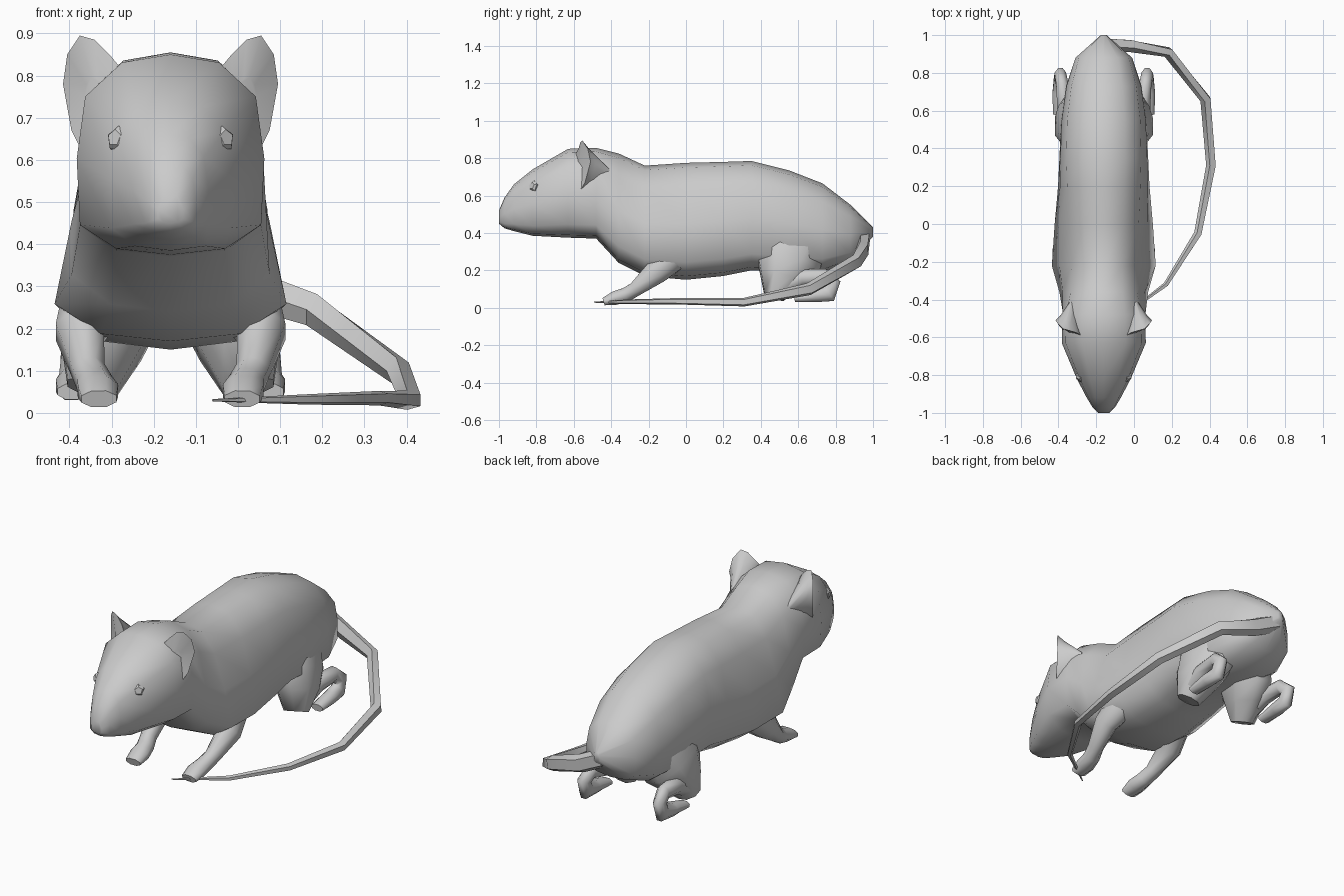
import bpy, bmesh, math
from mathutils import Vector

CX = -0.16  # centre line of the animal
UP = Vector((0, 0, 1))
grey = bpy.data.materials.new("grey")
grey.diffuse_color = (0.6, 0.6, 0.6, 1)


def loft(name, rings, smooth=60):
    """Skin a list of closed rings and cap both ends."""
    bm = bmesh.new()
    vs = [[bm.verts.new(p) for p in r] for r in rings]
    n = len(vs[0])
    for a, b in zip(vs, vs[1:]):
        for i in range(n):
            bm.faces.new((a[i], a[(i + 1) % n], b[(i + 1) % n], b[i]))
    bm.faces.new(vs[0])
    bm.faces.new(vs[-1])
    bmesh.ops.recalc_face_normals(bm, faces=bm.faces)
    me = bpy.data.meshes.new(name)
    bm.to_mesh(me)
    bm.free()
    ob = bpy.data.objects.new(name, me)
    bpy.context.collection.objects.link(ob)
    me.materials.append(grey)
    bpy.ops.object.select_all(action='DESELECT')
    ob.select_set(True)
    bpy.context.view_layer.objects.active = ob
    bpy.ops.object.shade_smooth_by_angle(angle=math.radians(smooth))
    return ob


def tube(name, stations, sides, side=1, smooth=60, level=False):
    """Stations are (x, y, z, sideways radius, other radius); x is measured from the centre line."""
    pts = [Vector((CX + side * s[0], s[1], s[2])) for s in stations]
    rings = []
    for i, (p, s) in enumerate(zip(pts, stations)):
        d = (pts[min(i + 1, len(pts) - 1)] - pts[max(i - 1, 0)]).normalized()
        u = UP.cross(d) if level else Vector((1, 0, 0))
        u = (u - d * u.dot(d)).normalized()
        v = d.cross(u)
        rings.append([p + u * s[3] * math.cos(t) + v * s[4] * math.sin(t)
                      for t in (math.tau * (k + 0.5) / sides for k in range(sides))])
    return loft(name, rings, smooth)


# Head and body: y, bottom, top, upper half width, lower half width
SECTIONS = [
    (-1.00, 0.45, 0.52, 0.03, 0.03), (-0.97, 0.425, 0.59, 0.06, 0.06),
    (-0.92, 0.41, 0.66, 0.09, 0.09), (-0.82, 0.385, 0.74, 0.145, 0.14),
    (-0.63, 0.375, 0.85, 0.23, 0.215), (-0.48, 0.37, 0.855, 0.225, 0.215),
    (-0.36, 0.24, 0.825, 0.20, 0.235), (-0.22, 0.17, 0.76, 0.195, 0.275),
    (0.00, 0.15, 0.775, 0.21, 0.26), (0.20, 0.17, 0.78, 0.22, 0.242),
    (0.35, 0.20, 0.785, 0.225, 0.235), (0.55, 0.19, 0.735, 0.22, 0.225),
    (0.73, 0.19, 0.665, 0.195, 0.20), (0.88, 0.25, 0.55, 0.15, 0.15),
    (1.00, 0.38, 0.43, 0.015, 0.015)]
rings = []
for y, lo, hi, a, b in SECTIONS:
    half = [(0, 1), (.5 * a, .96), (.88 * a, .79), ((a + b) / 2, .48),
            (b, .15), (.6 * b, .03), (0, 0)]
    full = half + [(-x, t) for x, t in half[-2:0:-1]]
    rings.append([(CX + x, y, lo + t * (hi - lo)) for x, t in full])
loft("body", rings, 80)

for side, tag in ((1, "right"), (-1, "left")):
    # Front leg and paw
    tube("front_leg_" + tag, [
        (.18, -.08, .27, .08, .09), (.215, -.16, .19, .062, .07),
        (.195, -.27, .10, .042, .042), (.18, -.32, .07, .045, .042),
        (.172, -.38, .052, .052, .04), (.17, -.44, .033, .045, .022)], 8, side)
    # Thigh down to the knee, reaching inward to the belly
    tube("thigh_" + tag, [
        (.09, .60, .38, .11, .17), (.135, .54, .26, .12, .20),
        (.165, .51, .16, .105, .13), (.185, .47, .06, .065, .06)], 8, side)
    # Shin going back from the knee, heel and hind paw
    tube("hind_leg_" + tag, [
        (.19, .48, .10, .055, .05), (.205, .62, .16, .045, .05),
        (.22, .74, .17, .035, .042), (.23, .785, .13, .033, .045),
        (.23, .765, .075, .037, .05), (.235, .69, .065, .04, .038),
        (.235, .58, .05, .036, .02)], 8, side)

    # Ear: a scooped front, a pointed rim and a back that sinks into the neck
    rim = [(.12, -.59, .82), (.145, -.575, .85), (.18, -.565, .885), (.215, -.555, .895),
           (.245, -.525, .85), (.255, -.51, .78), (.235, -.54, .67), (.20, -.58, .60)]

    def ear_ring(cx, cy, cz, f):
        return [(CX + side * (cx + (x - cx) * f), cy + (y - cy) * f, cz + (z - cz) * f)
                for x, y, z in rim]
    loft("ear_" + tag, [ear_ring(.17, -.58, .73, .4), ear_ring(0, 0, 0, 1),
                        ear_ring(.165, -.42, .73, .72), ear_ring(.15, -.37, .70, .25)], 60)

    # Eye: small faceted bead
    c = Vector((CX + side * .125, -.815, .65))
    out = Vector((side * .62, -.75, .2)).normalized()
    u = out.cross(UP).normalized()
    v = u.cross(out)
    loft("eye_" + tag, [[c + out * o + (u * math.cos(t) + v * math.sin(t)) * r
                         for t in (math.tau * k / 5 + .3 for k in range(5))]
                        for o, r in ((-.03, .028), (.003, .031), (.014, .02))], 30)

# Tail curling round the right side
tube("tail", [
    (.0, .95, .38, .04, .05), (.14, .945, .31, .035, .05), (.34, .91, .245, .03, .042),
    (.54, .66, .10, .03, .035), (.57, .31, .03, .028, .024), (.50, -.05, .035, .022, .018),
    (.33, -.32, .032, .014, .013), (.10, -.49, .03, .003, .003)], 5, 1, 40, True)
